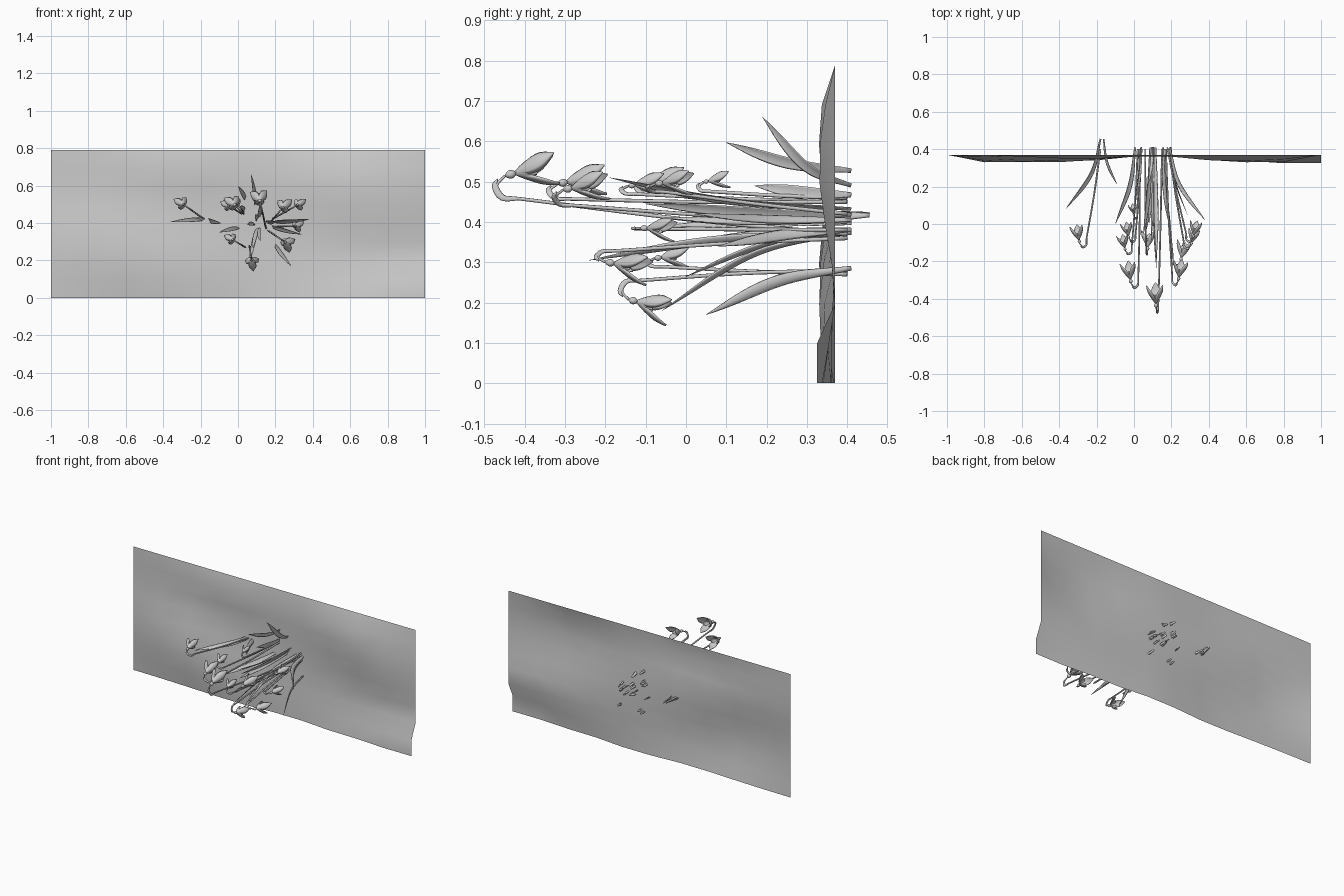
import bpy, bmesh, math
from mathutils import Vector as V

if "Cube" in bpy.data.objects:
    bpy.data.objects.remove(bpy.data.objects["Cube"])


def spline(pts, n):
    """Catmull-Rom samples through pts."""
    p = [V(q) for q in pts]
    p = [2 * p[0] - p[1]] + p + [2 * p[-1] - p[-2]]
    out = []
    segs = len(p) - 3
    for i in range(n + 1):
        u = i / n * segs
        k = min(int(u), segs - 1)
        t = u - k
        a, b, c, d = p[k:k + 4]
        out.append(0.5 * (2 * b + (c - a) * t + (2 * a - 5 * b + 4 * c - d) * t * t
                          + (3 * b - a - 3 * c + d) * t ** 3))
    return out


def sweep(bm, path, hint, width, thick, cup=0.0, sides=8):
    """Closed elliptical tube along path; hint is the face normal, cup bends the section."""
    rings = []
    n = len(path) - 1
    for i, p in enumerate(path):
        tan = (path[min(i + 1, n)] - path[max(i - 1, 0)]).normalized()
        side = tan.cross(hint).normalized()
        nor = side.cross(tan)
        w, h = width(i / n), thick(i / n)
        ring = []
        for s in range(sides):
            a = 2 * math.pi * s / sides
            c = math.cos(a)
            ring.append(bm.verts.new(p + side * w * c + nor * (h * math.sin(a) + cup * w * c * c)))
        rings.append(ring)
    for r, q in zip(rings, rings[1:]):
        for s in range(sides):
            t = (s + 1) % sides
            bm.faces.new((r[s], r[t], q[t], q[s]))
    bm.faces.new(rings[0][::-1])
    bm.faces.new(rings[-1])


def finish(bm, name):
    bmesh.ops.recalc_face_normals(bm, faces=bm.faces)
    for f in bm.faces:
        f.smooth = True
    me = bpy.data.meshes.new(name)
    bm.to_mesh(me)
    bm.free()
    ob = bpy.data.objects.new(name, me)
    bpy.context.collection.objects.link(ob)


# Uneven ground sheet, standing upright with mostly level edges
bpy.ops.mesh.primitive_grid_add(x_subdivisions=10, y_subdivisions=8, size=2)
ground = bpy.context.object
ground.name = "ground_sheet"
for v in ground.data.vertices:
    x, z = v.co.x, (v.co.y + 1) * 0.395
    dip = 0.04 * min(1, abs(x - 0.1) * 2.5) * (0.5 + 0.5 * math.sin(9 * z + 2.5 * x + 1))
    if z > 0.75 or abs(x) > 0.95:
        dip = 0
    if x > 0.7 and z < 0.15:
        dip = 0.045
    v.co = (x, 0.37 - dip, z)
ground.data.flip_normals()
for f in ground.data.polygons:
    f.use_smooth = True


# Nodding flowers: hooked stem, sheath, ovary, outer and inner petals
def flower(name, bx, bz, x, y, z, size):
    base, centre = V((bx, 0.4, bz)), V((x, y, z))
    o = centre - base
    o.y = 0
    o = o.normalized() * size
    back = lambda up, out: centre - o * up - V((0, out * size, 0))
    p1, p2 = back(0.068, 0.02), back(0.065, 0.06)
    apex, start = back(0.038, 0.077), back(0.014, 0.058)
    path = spline([base, base.lerp(p1, 0.5) - o * 0.006, p1, p2, apex, start], 40)
    bm = bmesh.new()
    flat = V((o.z, 0, -o.x))
    r = lambda t: 0.0052 - 0.002 * t
    sweep(bm, path, flat, r, r)
    sheath = spline([p1, p2 - V((0, 0.004, 0)), apex - V((0, 0.004, 0)), back(0.022, 0.075)], 12)
    sweep(bm, sheath, flat, lambda t: 0.008 * size * math.sin(math.pi * (0.06 + 0.9 * t)),
          lambda t: 0.004)
    ax = (centre - start).normalized()
    u = ax.cross(V((0.9, 0.1, 0.5))).normalized()
    v = ax.cross(u)
    r = lambda t: 0.0105 * size * math.sin(math.pi * (0.08 + 0.84 * t))
    sweep(bm, [start + ax * 0.026 * size * k / 6 for k in range(7)], u, r, r)
    root = start + ax * 0.022 * size
    for length, wide, off in ((0.095, 0.023, 0), (0.05, 0.014, math.pi / 3)):
        for k in range(3):
            a = off + 2 * math.pi * k / 3 + 0.4
            d = u * math.cos(a) + v * math.sin(a)
            pts = [root + (ax * q + d * 0.48 * math.sin(q * 1.5)) * length * size
                   for q in (0, 0.3, 0.65, 1)]
            sweep(bm, spline(pts, 9), d,
                  lambda t: wide * size * math.sin(math.pi * (0.06 + 0.92 * t ** 1.15)),
                  lambda t: 0.003 * size, cup=-0.45)
    finish(bm, name)


# Stem root x, z; flower centre x, y, z; size
plants = [
    (.15, .37, .115, -.385, .53, 1.1),
    (.03, .45, -.025, -.26, .505, 1),
    (-.18, .42, -.3, -.055, .505, .85),
    (.17, .4, .245, -.25, .49, .95),
    (.18, .42, .325, -.03, .5, .8),
    (.19, .38, .315, -.07, .385, .75),
    (.16, .36, .26, -.145, .293, .95),
    (.06, .28, .075, -.09, .195, .9),
    (.04, .27, -.035, -.035, .315, .75),
    (.02, .45, -.055, -.1, .495, .75),
    (.03, .46, -.005, .075, .505, .55),
]
for i, p in enumerate(plants):
    flower("flower_%02d" % (i + 1), *p)


# Tapering leaves that fan out from two clumps
def leaf(name, heart, x, y, z, root):
    heart, tip = V(heart), V((x, y, z))
    base = heart.lerp(V((x, heart.y, z)), root)
    bow = V((base.x - x, 0, base.z - z))
    mid = base.lerp(tip, 0.5) + bow * 0.22
    # half turned so the blade shows from the side as well as from the front
    out = -bow.normalized() + V((bow.z, 0, -bow.x)).normalized() * 0.8
    bm = bmesh.new()
    sweep(bm, spline([base, mid, tip], 18), out,
          lambda t: 0.016 * (0.35 + 0.65 * math.sin(math.pi * t ** 1.1 * 0.8)) * (1 - t ** 5) + 0.0005,
          lambda t: 0.003 * (1 - 0.85 * t), cup=-0.3)
    finish(bm, name)


# Tip x, y, z and how far out the root sits
main_tips = [
    (.07, .19, .66, .35), (0, .1, .597, .65), (.01, .17, .49, .75), (-.1, 0, .35, .5),
    (.38, .02, .42, .3), (.34, .08, .34, .3), (.285, .05, .17, .5), (.06, -.06, .18, .12),
    (.08, 0, .265, .2), (.12, -.24, .305, .3), (.09, -.1, .445, .4), (.12, -.19, .51, .3),
    (.05, -.06, .39, .4), (.2, -.05, .41, .5),
]
for i, t in enumerate(main_tips):
    leaf("leaf_%02d" % (i + 1), (.11, .41, .4), *t)
for i, t in enumerate([(-.365, .08, .405, .05), (-.09, .21, .4, .1)]):
    leaf("side_leaf_%02d" % (i + 1), (-.17, .455, .42), *t)
